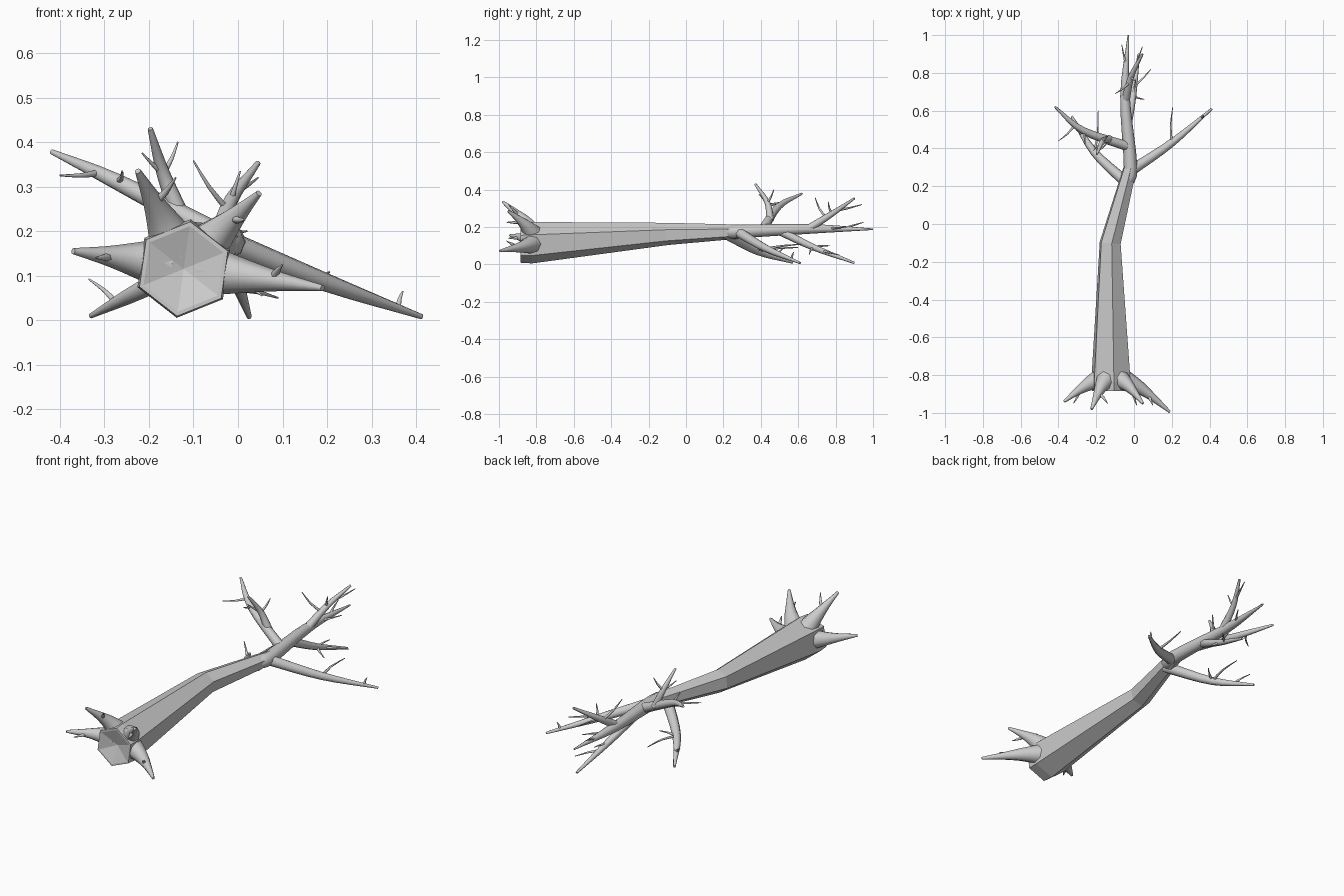
import bpy, bmesh, math
from mathutils import Vector

if "Cube" in bpy.data.objects:
    bpy.data.objects.remove(bpy.data.objects["Cube"])


def smooth_path(pts, steps):
    # Catmull-Rom interpolation of (x, y, z, radius) points
    p = [Vector(q) for q in pts]
    p = [p[0] * 2 - p[1]] + p + [p[-1] * 2 - p[-2]]
    out = []
    for i in range(1, len(p) - 2):
        a, b, c, d = p[i - 1:i + 3]
        for s in range(steps):
            t = s / steps
            out.append(0.5 * (b * 2 + (c - a) * t + (a * 2 - b * 5 + c * 4 - d) * t * t
                              + (b * 3 - a - c * 3 + d) * t ** 3))
    return out + [p[-2]]


def tube(name, pts, sides=8, steps=4, twist=0.0, trunk=False):
    # sweep a polygon along a tapering path
    path = smooth_path(pts, steps)
    pos = [q.to_3d() for q in path]
    axis = (pos[-1] - pos[0]).normalized()
    ref = Vector((0, 0, 1)) if abs(axis.z) < 0.8 else Vector((0, 1, 0))
    bm = bmesh.new()
    rings = []
    for i, q in enumerate(path):
        d = (pos[min(i + 1, len(pos) - 1)] - pos[max(i - 1, 0)]).normalized()
        if trunk and i == 0:
            d = Vector((0, 1, 0))
        u = d.cross(ref).normalized()
        v = u.cross(d)
        angles = [twist + math.tau * k / sides for k in range(sides)]
        rings.append([bm.verts.new(pos[i] + (u * math.sin(a) + v * math.cos(a)) * max(q[3], 0.002))
                      for a in angles])
    for r0, r1 in zip(rings, rings[1:]):
        for k in range(sides):
            n = (k + 1) % sides
            bm.faces.new((r0[k], r0[n], r1[n], r1[k]))
    start = bm.faces.new(rings[0][::-1])
    bm.faces.new(rings[-1])
    bmesh.ops.recalc_face_normals(bm, faces=bm.faces)
    for f in bm.faces:
        f.smooth = not trunk and len(f.verts) == 4
    if trunk:
        # broken end: narrow rim with a shallow dished fan
        bmesh.ops.inset_region(bm, faces=[start], thickness=0.01)
        bmesh.ops.poke(bm, faces=[start])["verts"][0].co.y += 0.03
    me = bpy.data.meshes.new(name)
    bm.to_mesh(me)
    bm.free()
    bpy.context.collection.objects.link(bpy.data.objects.new(name, me))
    return path


def twig(path, t, tip, r=0.008):
    # side shoot leaving its parent at fraction t, drooping back a little
    a = path[round(t * (len(path) - 1))].to_3d()
    b = Vector(tip)
    side = (path[-1] - path[0]).to_3d().normalized()
    mid = a.lerp(b, 0.5) - side * (b - a).length * 0.06
    tube("twig", [(*a, r), (*mid, r * 0.65), (*b, 0.002)], 6, 2)


def branch(start, mid, tip, r, twigs=()):
    path = tube("branch", [(*start, r), (*mid, r * 0.72), (*tip, 0.006)])
    for t, end in twigs:
        twig(path, t, end)
    return path


def root(tip, twig_tip):
    # wide flare at the trunk that bends forward to a point
    hub, tip = Vector((-.12, -.815, .12)), Vector(tip)
    out = Vector((tip.x - hub.x, 0, tip.z - hub.z))
    base = hub + out.normalized() * 0.05
    pts = []
    for f, r in ((0, .058), (.35, .037), (.65, .021), (1, .007)):
        p = base.lerp(tip, f)
        p.y = base.y + (tip.y - base.y) * f ** 1.3
        pts.append((*p, r))
    twig(tube("root", pts), 0.55, twig_tip, 0.012)


# Trunk: six-sided, tapering and bending, with a rounder top
tube("trunk", [(-.122, -.885, .115, .107), (-.122, -.83, .116, .112),
               (-.126, -.1, .163, .06), (-.02, .3, .176, .037)],
     6, 1, math.radians(8), True)
leader = tube("upper_trunk", [(-.045, .22, .172, .036), (-.018, .3, .177, .036),
                              (-.048, .68, .19, .025), (-.03, 1, .188, .004)])
twig(leader, 0.83, (-.065, .95, .225))
twig(leader, 0.75, (.02, .86, .2))

# Roots
root((-.37, -.94, .155), (-.32, -.95, .14))
root((-.225, -.98, .335), (-.14, -.95, .32))
root((.047, -.95, .285), (.015, -.96, .225))
root((.19, -.995, .072), (.1, -.96, .125))

# Low right and low left branches
branch((-.02, .28, .172), (.2, .43, .084), (.412, .61, .008), .029,
       [(.5, (.205, .62, .108)), (.88, (.37, .575, .065))])
branch((-.03, .21, .165), (-.21, .38, .072), (-.33, .57, .01), .03,
       [(.5, (-.14, .43, .1)), (.5, (-.19, .6, .09)), (.75, (-.335, .53, .092))])
# High left branch and the upright fork growing from it
branch((-.03, .41, .185), (-.27, .495, .31), (-.418, .62, .378), .026,
       [(.62, (-.4, .44, .325)), (.5, (-.26, .42, .335))])
branch((-.13, .45, .235), (-.168, .435, .33), (-.197, .37, .43), .021,
       [(.5, (-.135, .47, .4)), (.5, (-.215, .39, .375))])
# Crown branches, one rising and one drooping
branch((-.045, .65, .188), (-.015, .78, .27), (.045, .9, .353), .022,
       [(.4, (-.1, .69, .358)), (.6, (.045, .94, .32)), (.5, (.005, .76, .335))])
branch((-.04, .5, .18), (-.005, .68, .092), (.025, .9, .008), .024,
       [(.45, (.055, .66, .055)), (.62, (.09, .82, .05)), (.5, (.01, .77, .1))])
